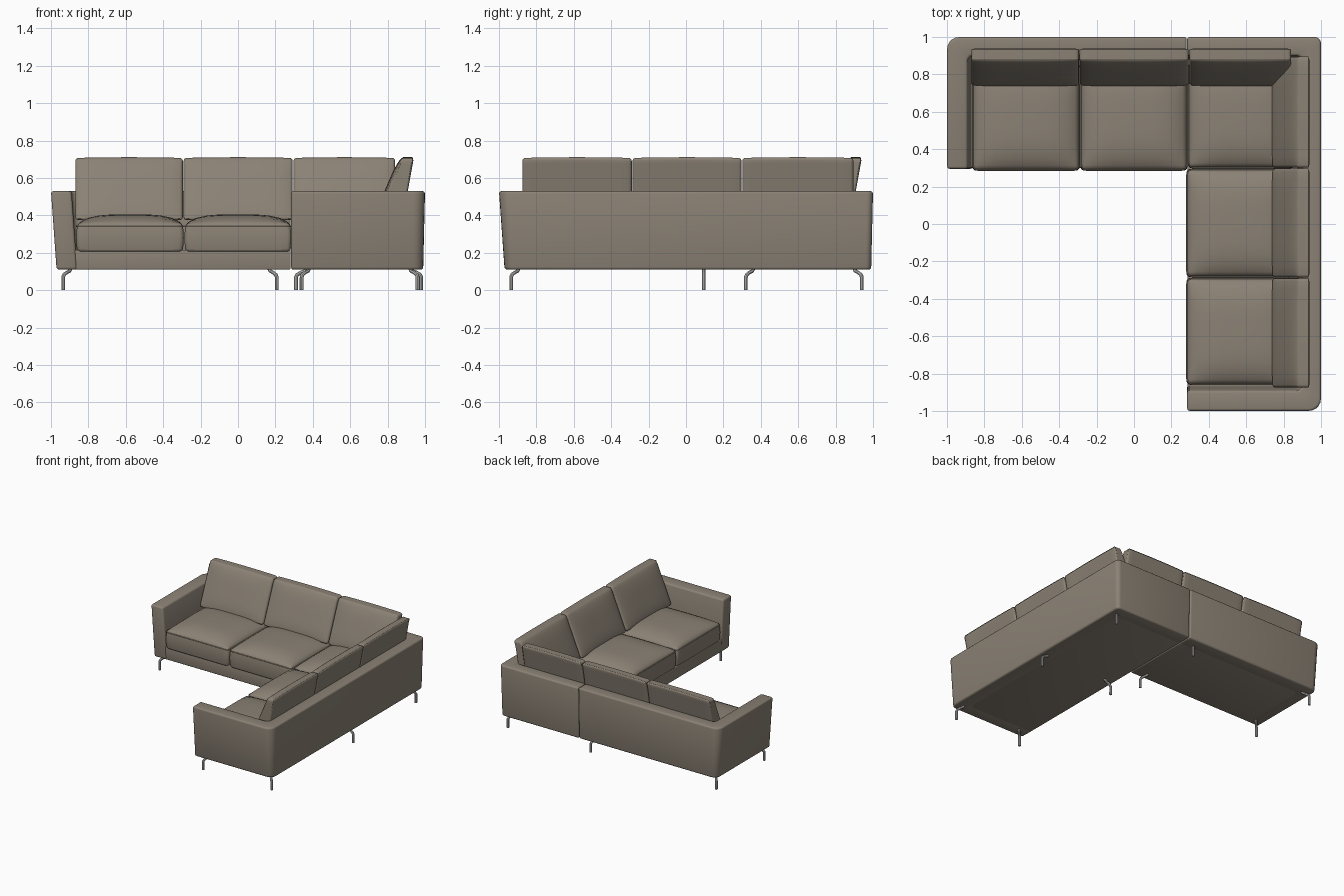
import bpy, bmesh, math
from mathutils import Vector

cube = bpy.data.objects.get("Cube")
if cube:
    bpy.data.objects.remove(cube, do_unlink=True)


def material(name, color, metallic=0.0, roughness=0.7):
    m = bpy.data.materials.new(name)
    m.use_nodes = True
    m.diffuse_color = (*color, 1)
    shader = m.node_tree.nodes["Principled BSDF"]
    shader.inputs["Base Color"].default_value = (*color, 1)
    shader.inputs["Metallic"].default_value = metallic
    shader.inputs["Roughness"].default_value = roughness
    return m


FABRIC = material("taupe leather", (0.26, 0.223, 0.178))
STEEL = material("brushed steel", (0.55, 0.55, 0.54))


def smooth(obj):
    bpy.ops.object.select_all(action="DESELECT")
    obj.select_set(True)
    bpy.context.view_layer.objects.active = obj
    if obj.type == "CURVE":
        bpy.ops.object.convert(target="MESH")
    bpy.ops.object.shade_smooth_by_angle(angle=math.radians(40))


def finish(name, bm, bevel, segments=3):
    """Round the hard edges and turn the bmesh into an object."""
    bmesh.ops.recalc_face_normals(bm, faces=bm.faces)
    hard = [e for e in bm.edges if e.is_manifold and e.calc_face_angle() > 0.8]
    bmesh.ops.bevel(bm, geom=hard, offset=bevel, segments=segments,
                    profile=0.5, affect="EDGES", clamp_overlap=False)
    mesh = bpy.data.meshes.new(name)
    bm.to_mesh(mesh)
    bm.free()
    mesh.materials.append(FABRIC)
    obj = bpy.data.objects.new(name, mesh)
    bpy.context.collection.objects.link(obj)
    smooth(obj)


def tube(name, points, radius, mat, cyclic=False):
    curve = bpy.data.curves.new(name, "CURVE")
    curve.dimensions = "3D"
    curve.bevel_depth = radius
    curve.bevel_resolution = 2
    curve.use_fill_caps = True
    spline = curve.splines.new("POLY")
    spline.points.add(len(points) - 1)
    for p, co in zip(spline.points, points):
        p.co = (*co, 1)
    spline.use_cyclic_u = cyclic
    curve.materials.append(mat)
    obj = bpy.data.objects.new(name, curve)
    bpy.context.collection.objects.link(obj)
    smooth(obj)


def corner(cx, cy, radius, arm_x, arm_y, reverse=False):
    """Rounded corner: returns a function giving arc points for one section row."""
    sx, sy = -math.copysign(1, cx), -math.copysign(1, cy)

    def arc(row):
        dx, dy = row[0 if arm_x else 1], row[0 if arm_y else 1]
        r = max(radius - 0.4 * max(dx, dy), 0.03)
        pts = []
        for i in range(6):
            t = math.pi / 2 * i / 5
            pts.append((cx + sx * (dx + r - r * math.cos(t)),
                        cy + sy * (dy + r - r * math.sin(t)), row[2]))
        return pts[::-1] if reverse else pts
    return arc


def end(x, y, ix, iy, arm):
    """Straight end of the wall, with its inward direction."""
    def point(row):
        d = row[0 if arm else 1]
        return [(x + ix * d, y + iy * d, row[2])]
    return point


# Wall section rows: inset on arms, inset on backs, height
SECTION = [(0.03, 0.01, 0.11), (0, 0, 0.53), (0.11, 0.1, 0.53), (0.14, 0.13, 0.11)]


def wall(name, stations):
    bm = bmesh.new()
    rails = []
    for row in SECTION:
        pts = [p for s in stations for p in s(row)]
        rails.append([bm.verts.new(p) for p in pts])
    n = len(rails[0])
    for a, b in zip(rails, rails[1:] + rails[:1]):
        for i in range(n - 1):
            bm.faces.new((a[i], a[i + 1], b[i + 1], b[i]))
    for i in (0, n - 1):
        bm.faces.new([r[i] for r in rails])
    finish(name, bm, 0.014)


def box(name, lo, hi, bevel):
    bm = bmesh.new()
    bmesh.ops.create_cube(bm, size=1)
    lo, hi = Vector(lo), Vector(hi)
    for v in bm.verts:
        v.co = Vector([lo[k] + (hi[k] - lo[k]) * (v.co[k] + 0.5) for k in range(3)])
    finish(name, bm, bevel)


def cushion(name, shape, bevel):
    """Subdivided cube, each vertex (in -1..1) placed by the shape function."""
    bm = bmesh.new()
    bmesh.ops.create_cube(bm, size=2)
    bmesh.ops.subdivide_edges(bm, edges=bm.edges, cuts=9, use_grid_fill=True)
    for v in bm.verts:
        v.co = shape(*v.co)
    finish(name, bm, bevel)


def dome(a, b):
    return (1 - a ** 4) * (1 - b ** 4)


def seat(name, x0, x1, y0, y1):
    cx, cy, hx, hy = (x0 + x1) / 2, (y0 + y1) / 2, (x1 - x0) / 2, (y1 - y0) / 2

    def shape(u, v, w):
        z = 0.2 + 0.08 * (w + 1)
        if w > 0:
            z += 0.045 * w * dome(u, v)
        side = 0.008 * (1 - w * w)
        return (cx + u * (hx - 0.008 + side), cy + v * (hy - 0.008 + side), z)
    cushion(name, shape, 0.022)
    # Piping just below the top edge
    r, loop = 0.03, []
    for i in range(4):
        for j in range(5):
            t = math.pi / 2 * (i + j / 4)
            sx, sy = (1, -1, -1, 1)[i], (1, 1, -1, -1)[i]
            loop.append((cx + sx * (hx - 0.003 - r) + r * math.cos(t),
                         cy + sy * (hy - 0.003 - r) + r * math.sin(t), 0.342))
    tube(name + "_piping", loop, 0.004, FABRIC, True)


def back_cushion(name, a, b, along_x):
    def shape(u, v, w):
        s, t = (v + 1) / 2, (w + 1) / 2          # depth and height
        front, rear = 0.735 + 0.14 * t, 0.88 + 0.06 * t
        depth = front + (rear - front) * s
        depth -= 0.016 * dome(u, w) * (1 - s)
        height = 0.375 + (0.332 + 0.004 * (1 - u * u)) * t
        length = (a + b) / 2 + u * (b - a) / 2
        return (length, depth, height) if along_x else (depth, length, height)
    cushion(name, shape, 0.016)


# Frame: two modules meeting at a seam in the rear wall
wall("long_module_wall", [end(-1, 0.295, 1, 0, True),
                          corner(-1, 1, 0.065, True, False),
                          end(0.282, 1, 0, -1, False)])
wall("corner_module_wall", [end(0.284, 1, 0, -1, False),
                            corner(1, 1, 0.035, False, False, True),
                            corner(1, -1, 0.065, False, True),
                            end(0.284, -1, 0, 1, True)])
box("long_module_base", (-0.93, 0.3, 0.111), (0.282, 0.95, 0.215), 0.006)
box("corner_module_base", (0.286, -0.93, 0.111), (0.95, 0.95, 0.215), 0.006)

# Seat cushions
seat("seat_right", -0.865, -0.29, 0.285, 0.86)
seat("seat_middle", -0.286, 0.286, 0.285, 0.86)
seat("seat_corner", 0.288, 0.86, 0.298, 0.86)
seat("seat_side", 0.28, 0.86, -0.284, 0.295)
seat("seat_front", 0.28, 0.86, -0.86, -0.288)

# Back cushions
spans = [("right", -0.87, -0.295), ("middle", -0.291, 0.292), ("corner", 0.297, 0.84)]
for label, a, b in spans:
    back_cushion("back_cushion_" + label, a, b, True)
spans = [("front", -0.875, -0.29), ("side", -0.286, 0.297), ("corner_side", 0.301, 0.895)]
for label, a, b in spans:
    back_cushion("back_cushion_" + label, a, b, False)

# Bent legs: foot position and direction in which the top bends inward
LEGS = [(-0.935, 0.32, 1, 1), (-0.935, 0.94, 1, -1), (0.207, 0.32, -1, 1),
        (0.207, 0.94, -1, -1), (0.96, 0.94, -1, -1), (0.98, 0.095, -1.4, 0),
        (0.31, 0.095, 1.4, 0), (0.96, -0.935, -1, 1), (0.34, -0.935, 1, 1)]
for i, (x, y, dx, dy) in enumerate(LEGS):
    bend = [(0, 0), (0, 0.07), (0.005, 0.083), (0.018, 0.094), (0.034, 0.102), (0.04, 0.115)]
    tube("leg_%d" % (i + 1), [(x + dx * d, y + dy * d, z) for d, z in bend], 0.01, STEEL)
